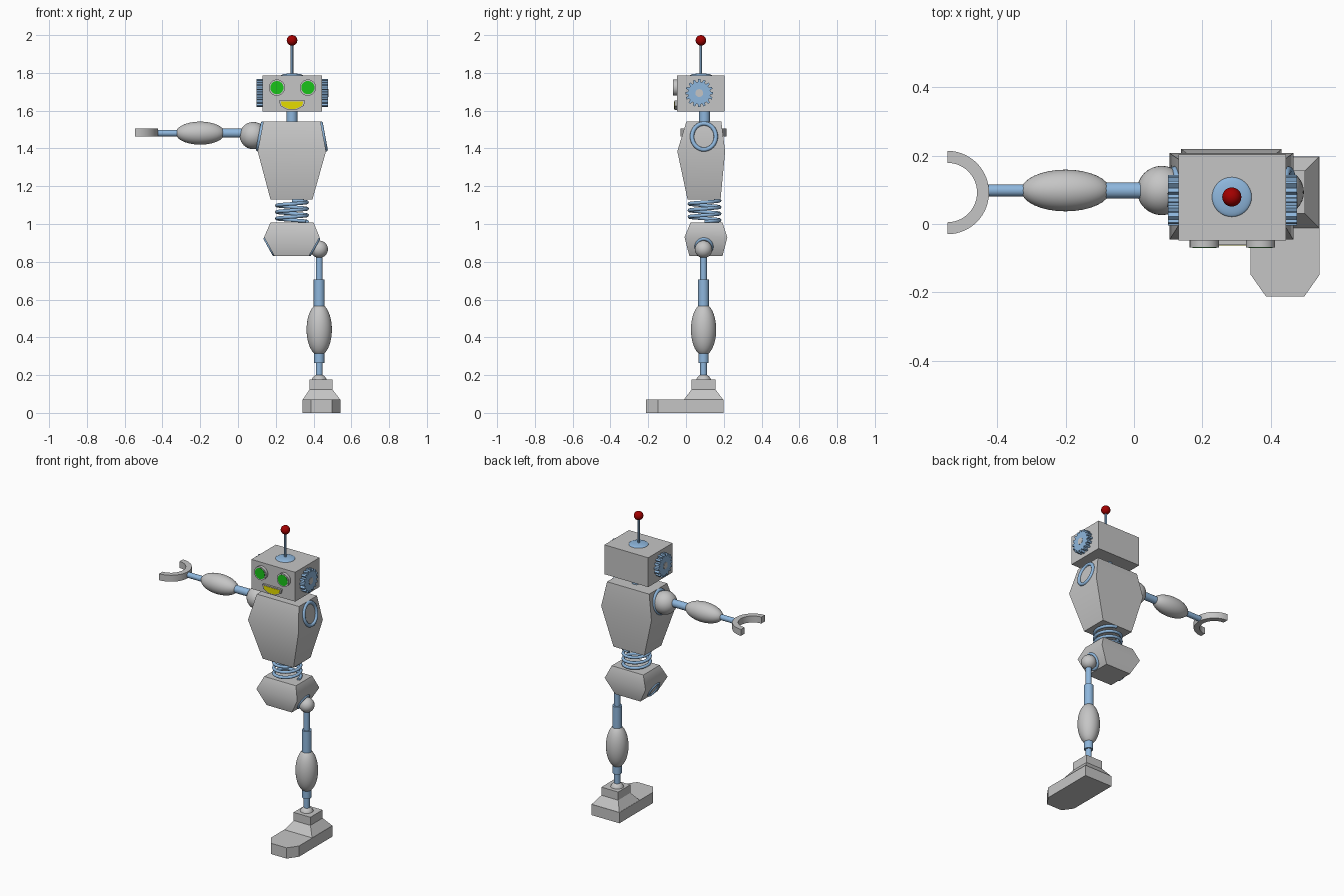
import bpy, bmesh, math
from mathutils import Vector, Matrix

if "Cube" in bpy.data.objects:
    bpy.data.objects.remove(bpy.data.objects["Cube"])


def material(name, rgb):
    m = bpy.data.materials.new(name)
    m.diffuse_color = (*rgb, 1)
    m.use_nodes = True
    m.node_tree.nodes["Principled BSDF"].inputs["Base Color"].default_value = m.diffuse_color
    return m


GREY = material("light grey metal", (0.56, 0.56, 0.56))
BLUE = material("blue metal", (0.27, 0.47, 0.72))
RED = material("red bulb", (0.36, 0.0, 0.0))
GREEN = material("green eye", (0.01, 0.55, 0.01))
YELLOW = material("yellow mouth", (0.78, 0.72, 0.0))

CX, CY = 0.286, 0.098   # body axis
LEG = 0.43              # leg x


def finish(name, bm, mat, angle=30):
    bmesh.ops.recalc_face_normals(bm, faces=bm.faces)
    me = bpy.data.meshes.new(name)
    bm.to_mesh(me)
    bm.free()
    me.materials.append(mat)
    me.shade_smooth()
    me.set_sharp_from_angle(angle=math.radians(angle))
    ob = bpy.data.objects.new(name, me)
    bpy.context.collection.objects.link(ob)
    return ob


def ball(name, loc, radii, mat):
    bm = bmesh.new()
    bmesh.ops.create_uvsphere(bm, u_segments=32, v_segments=20, radius=1)
    bmesh.ops.transform(bm, matrix=Matrix.LocRotScale(loc, None, radii), verts=bm.verts)
    return finish(name, bm, mat)


def rod(name, a, b, r, mat, sides=24):
    a, b = Vector(a), Vector(b)
    bm = bmesh.new()
    bmesh.ops.create_cone(bm, cap_ends=True, segments=sides, radius1=r, radius2=r,
                          depth=(b - a).length)
    q = (b - a).to_track_quat('Z', 'Y')
    bmesh.ops.transform(bm, matrix=Matrix.LocRotScale((a + b) / 2, q, None), verts=bm.verts)
    return finish(name, bm, mat)


def loft(name, sections, mat, angle=30):
    """Closed rectangular body from (z, x0, x1, y0, y1) sections."""
    bm = bmesh.new()
    rings = [[bm.verts.new(p) for p in ((x0, y0, z), (x1, y0, z), (x1, y1, z), (x0, y1, z))]
             for z, x0, x1, y0, y1 in sections]
    for lo, hi in zip(rings, rings[1:]):
        for i in range(4):
            j = (i + 1) % 4
            bm.faces.new((lo[i], lo[j], hi[j], hi[i]))
    bm.faces.new(rings[0])
    bm.faces.new(rings[-1])
    return finish(name, bm, mat, angle)


def prism(name, pts, depth, loc, mat, rot=None):
    """Outline extruded along its local z, then turned and placed."""
    bm = bmesh.new()
    f = bm.faces.new([bm.verts.new((x, y, 0)) for x, y in pts])
    ext = bmesh.ops.extrude_face_region(bm, geom=[f])
    bmesh.ops.translate(bm, vec=(0, 0, depth),
                        verts=[v for v in ext["geom"] if isinstance(v, bmesh.types.BMVert)])
    m = Matrix.Translation(loc) @ (rot or Matrix())
    bmesh.ops.transform(bm, matrix=m, verts=bm.verts)
    return finish(name, bm, mat)


def tube(name, path, r, mat, closed=False, sides=10):
    """Round tube swept along a path of points."""
    n = len(path)
    bm = bmesh.new()
    rings = []
    up = Vector((0, 0, 1))
    for i, p in enumerate(path):
        a = path[i - 1] if closed or i else p
        b = path[(i + 1) % n] if closed or i < n - 1 else p
        t = (b - a).normalized()
        u = t.cross(up).normalized()
        v = u.cross(t)
        rings.append([bm.verts.new(p + r * (u * math.cos(k) + v * math.sin(k)))
                      for k in (2 * math.pi * s / sides for s in range(sides))])
    for i in range(n if closed else n - 1):
        A, B = rings[i], rings[(i + 1) % n]
        for s in range(sides):
            t = (s + 1) % sides
            bm.faces.new((A[s], A[t], B[t], B[s]))
    if not closed:
        bm.faces.new(rings[0])
        bm.faces.new(rings[-1])
    return finish(name, bm, mat, 60)


def socket_ring(name, centre, normal, ry, rz, r):
    """Oval ring lying on a tilted side face."""
    bm = bmesh.new()
    n, side = Vector(normal).normalized(), Vector((0, 1, 0))
    up = n.cross(side)
    rings = []
    for i in range(40):
        a = 2 * math.pi * i / 40
        out = side * math.cos(a) + up * math.sin(a)
        p = Vector(centre) + side * ry * math.cos(a) + up * rz * math.sin(a)
        rings.append([bm.verts.new(p + r * (out * math.cos(k) + n * math.sin(k)))
                      for k in (2 * math.pi * s / 10 for s in range(10))])
    for i in range(40):
        A, B = rings[i], rings[(i + 1) % 40]
        for s in range(10):
            t = (s + 1) % 10
            bm.faces.new((A[s], A[t], B[t], B[s]))
    return finish(name, bm, BLUE, 60)


def circle(r, n=32):
    return [(r * math.cos(2 * math.pi * i / n), r * math.sin(2 * math.pi * i / n)) for i in range(n)]


FRONT = Matrix.Rotation(math.pi / 2, 4, 'X')   # local z points to -y

# Head
loft("head", [(1.595, 0.13, 0.445, -0.048, 0.203), (1.786, 0.13, 0.445, -0.048, 0.203)], GREY)
for x, s in ((0.206, "left"), (0.37, "right")):
    prism("eye_rim_" + s, circle(0.043), 0.025, (x, -0.043, 1.722), GREY, FRONT)
    prism("eye_" + s, circle(0.035), 0.003, (x, -0.067, 1.722), GREEN, FRONT)
mouth = [(-0.069, 0.024), (0.069, 0.024), (0.062, -0.004), (0.022, -0.025),
         (-0.022, -0.025), (-0.062, -0.004)]
prism("mouth_rim", mouth, 0.018, (CX, -0.043, 1.629), GREY, FRONT)
prism("mouth", [(x * 0.86, y * 0.76) for x, y in mouth], 0.003, (CX, -0.06, 1.629), YELLOW, FRONT)

# Ear gears with hubs
teeth = 16
gear = []
for i in range(teeth):
    for f, r in ((-0.32, 0.060), (-0.2, 0.074), (0.2, 0.074), (0.32, 0.060)):
        a = 2 * math.pi * (i + f) / teeth
        gear.append((r * math.cos(a), r * math.sin(a)))
TURN = Matrix.Rotation(math.pi / 2, 4, 'Y')
for x, hub, s in ((0.099, 0.097, "left"), (0.444, 0.474, "right")):
    prism("ear_gear_" + s, gear, 0.032, (x, 0.07, 1.693), BLUE, TURN)
    prism("ear_hub_" + s, circle(0.021, 20), 0.004, (hub, 0.07, 1.693), GREY, TURN)

# Antenna and neck
ball("antenna_base", (CX, 0.079, 1.786), (0.058, 0.058, 0.011), BLUE)
rod("antenna_rod", (CX, 0.079, 1.78), (CX, 0.079, 1.965), 0.007, BLUE, 12)
ball("antenna_bulb", (CX, 0.079, 1.972), (0.028,) * 3, RED)
rod("neck", (CX, CY, 1.53), (CX, CY, 1.60), 0.029, BLUE)

# Torso, spring waist and pelvis
loft("torso", [(1.13, 0.172, 0.394, 0.008, 0.183), (1.385, 0.104, 0.466, -0.046, 0.207),
               (1.542, 0.134, 0.437, 0.002, 0.187)], GREY)
turns, steps = 3.25, 110
tube("waist_spring",
     [Vector((CX + 0.08 * math.cos(a), CY + 0.08 * math.sin(a), 1.012 + 0.112 * i / steps))
      for i in range(steps + 1) for a in [2 * math.pi * turns * i / steps]], 0.0095, BLUE)
loft("pelvis", [(0.83, 0.193, 0.375, 0.018, 0.193), (0.93, 0.138, 0.432, -0.008, 0.219),
                (1.008, 0.172, 0.4, 0.024, 0.193)], GREY, 54)

# Limb sockets on both sides
for k, s in ((-1, "left"), (1, "right")):
    socket_ring("shoulder_socket_" + s, (0.285 + k * 0.167, CY - 0.003, 1.463),
                (k * 0.157, 0, 0.029), 0.063, 0.070, 0.011)
    socket_ring("hip_socket_" + s, (0.285 + k * 0.118, CY - 0.003, 0.88),
                (k * 0.1, 0, -0.055), 0.041, 0.047, 0.009)

# Outstretched arm
AZ = 1.481
ball("shoulder_ball", (0.081, CY, 1.468), (0.072,) * 3, GREY)
rod("upper_arm", (0.05, CY, AZ), (-0.1, CY, AZ), 0.024, BLUE)
ball("forearm", (-0.2, CY, AZ), (0.130, 0.061, 0.061), GREY)
rod("wrist", (-0.3, CY, AZ), (-0.43, CY, AZ), 0.0175, BLUE)
arc = [math.radians(-90 + 180 * i / 28) for i in range(29)]
claw = [(0.122 * math.cos(a), 0.122 * math.sin(a)) for a in arc]
claw += [(0.087 * math.cos(a), 0.087 * math.sin(a)) for a in reversed(arc)]
prism("claw_hand", claw, 0.042, (-0.546, 0.092, 1.463), GREY)

# Single leg
LY = 0.093
ball("hip_ball", (LEG, LY, 0.866), (0.046,) * 3, GREY)
for name, z0, z1, r in (("thigh_rod", 0.69, 0.85, 0.018), ("thigh_sleeve", 0.54, 0.705, 0.029),
                        ("ankle_sleeve", 0.265, 0.34, 0.027), ("ankle_rod", 0.18, 0.28, 0.018)):
    rod(name, (LEG, LY, z0), (LEG, LY, z1), r, BLUE)
ball("shin", (LEG, LY, 0.441), (0.067, 0.067, 0.138), GREY)
ball("ankle_ball", (LEG, LY, 0.164), (0.041,) * 3, GREY)

# Foot
loft("foot_collar", [(0.12, 0.379, 0.50, 0.03, 0.156), (0.177, 0.379, 0.50, 0.03, 0.156)], GREY)
loft("foot_slope", [(0.068, 0.341, 0.543, -0.013, 0.198), (0.124, 0.379, 0.50, 0.03, 0.156)], GREY)
prism("foot_sole", [(0.341, 0.198), (0.341, -0.148), (0.386, -0.212), (0.498, -0.212),
                    (0.543, -0.148), (0.543, 0.198)], 0.07, (0, 0, 0), GREY)
